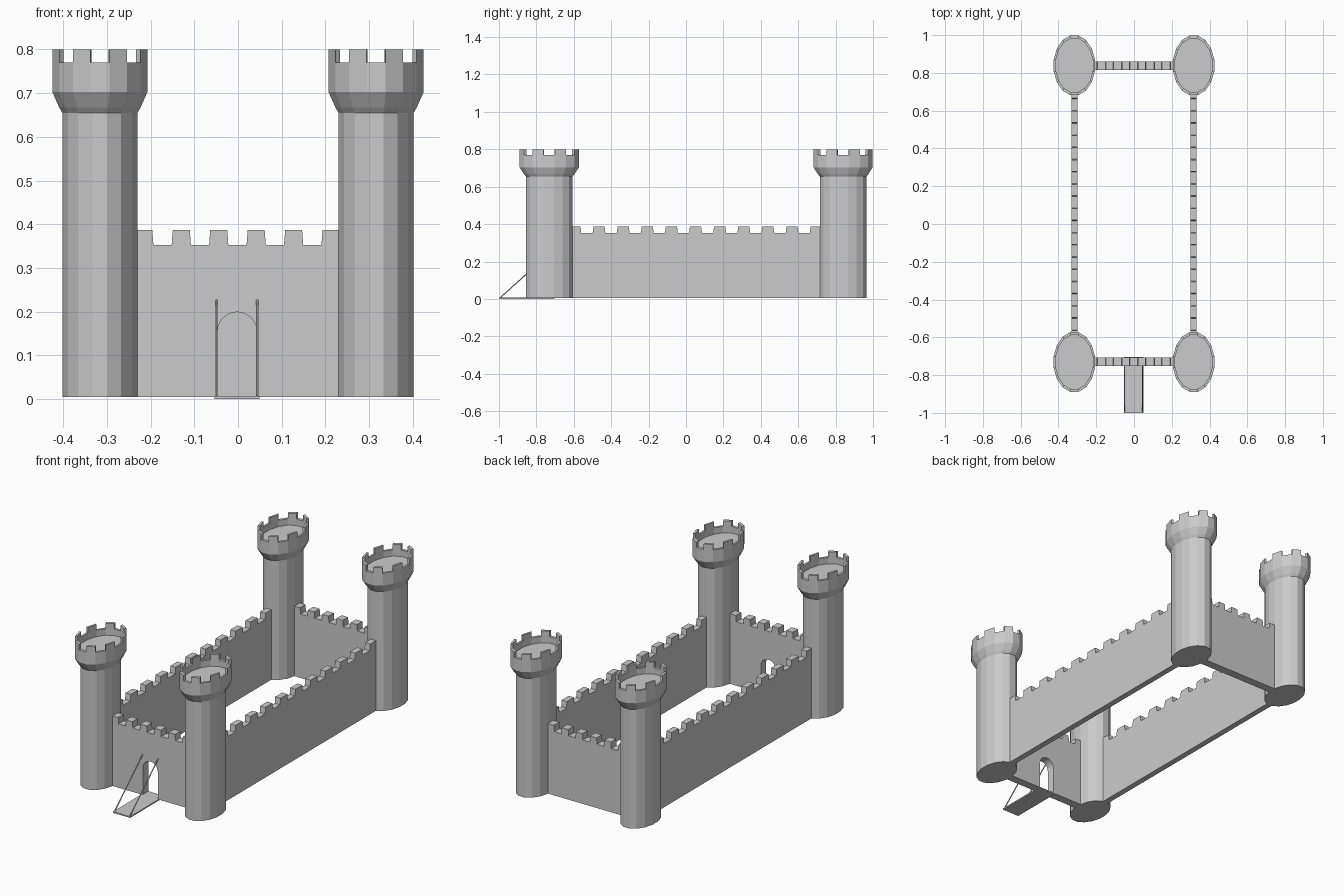
import bpy, bmesh, math
from mathutils import Vector

if "Cube" in bpy.data.objects:
    bpy.data.objects.remove(bpy.data.objects["Cube"])

SEG = 16
BASE = 0.005
FIX = 1 / math.cos(math.pi / SEG)   # facets face the axes
STRETCH = 1.45                      # towers are oval, longer in y
TX, TY_FRONT, TY_BACK = 0.316, -0.731, 0.84


def finish(bm, name):
    bmesh.ops.recalc_face_normals(bm, faces=bm.faces)
    me = bpy.data.meshes.new(name)
    bm.to_mesh(me)
    bm.free()
    ob = bpy.data.objects.new(name, me)
    bpy.context.collection.objects.link(ob)
    return ob


def prism(name, outline, offset):
    """Extrude a closed 3D outline along an offset."""
    bm = bmesh.new()
    face = bm.faces.new([bm.verts.new(p) for p in outline])
    ext = bmesh.ops.extrude_face_region(bm, geom=[face], use_keep_orig=True)
    verts = [g for g in ext["geom"] if isinstance(g, bmesh.types.BMVert)]
    bmesh.ops.translate(bm, verts=verts, vec=offset)
    return finish(bm, name)


def tower(name, cx, cy):
    # shaft, flare, head, rim, recessed floor
    profile = [(0.086, BASE), (0.086, 0.655), (0.093, 0.667), (0.109, 0.703),
               (0.109, 0.77), (0.098, 0.77), (0.098, 0.735)]
    bm = bmesh.new()
    rings = []
    for r, z in profile:
        ring = []
        for i in range(SEG):
            a = 2 * math.pi * (i + 0.5) / SEG
            ring.append(bm.verts.new((cx + r * FIX * math.cos(a),
                                      cy + r * FIX * STRETCH * math.sin(a), z)))
        rings.append(ring)
    rim = []
    for k in range(len(rings) - 1):
        for i in range(SEG):
            j = (i + 1) % SEG
            f = bm.faces.new((rings[k][i], rings[k][j], rings[k + 1][j], rings[k + 1][i]))
            if k == 4 and i % 2 == 0:
                rim.append(f)
    bm.faces.new(rings[0][::-1])
    bm.faces.new(rings[-1])
    bmesh.ops.recalc_face_normals(bm, faces=bm.faces)
    # every second rim face rises into a merlon
    for f in bmesh.ops.extrude_discrete_faces(bm, faces=rim)["faces"]:
        bmesh.ops.translate(bm, verts=f.verts, vec=(0, 0, 0.03))
    return finish(bm, name)


def wall(name, place, offset, start, end, first, pitch, count, half, gate=None):
    """Crenellated wall: outline in (u, z), placed in 3D by place()."""
    low, high, taper = 0.353, 0.387, half * 0.12
    pts = [(start, BASE)]
    for k in range(count):
        c = first + pitch * k
        a, b = c - half, c + half
        if a <= start:
            pts.append((start, high))
        else:
            if k == 0:
                pts.append((start, low))
            pts += [(a, low), (a + taper, high)]
        if b >= end:
            pts.append((end, high))
        else:
            pts += [(b - taper, high), (b, low)]
    if pts[-1][0] < end:
        pts.append((end, low))
    pts.append((end, BASE))
    if gate:
        c, r, spring = gate
        pts.append((c + r, BASE))
        for i in range(13):
            a = math.pi * i / 12
            pts.append((c + r * math.cos(a), spring + r * math.sin(a)))
        pts.append((c - r, BASE))
    return prism(name, [place(u, z) for u, z in pts], offset)


# corner towers
for side, x in (("left", -TX), ("right", TX)):
    tower("tower_front_" + side, x, TY_FRONT)
    tower("tower_back_" + side, x, TY_BACK)
    # long side walls
    wall("wall_" + side, lambda u, z: (x - 0.016, u, z), (0.032, 0, 0),
         -0.61, 0.718, -0.594, 0.129, 11, 0.034)

# short end walls, the front one with the gate arch
for name, y, gate in (("wall_front", -0.729, (-0.002, 0.045, 0.154)),
                      ("wall_back", 0.838, None)):
    wall(name, lambda u, z: (u, y - 0.023, z), (0, 0.046, 0),
         -0.232, 0.232, -0.2155, 0.0857, 6, 0.022, gate)

# drawbridge
prism("drawbridge", [(-0.054, -1, 0), (0.049, -1, 0), (0.049, -0.704, 0), (-0.054, -0.704, 0)],
      (0, 0, 0.007))

# drawbridge chains
for side, x in (("left", -0.049), ("right", 0.044)):
    a, b = Vector((x, -0.994, 0.006)), Vector((x, -0.75, 0.226))
    bpy.ops.mesh.primitive_cylinder_add(vertices=6, radius=0.003, depth=(b - a).length,
                                        location=(a + b) / 2,
                                        rotation=(b - a).to_track_quat('Z', 'Y').to_euler())
    bpy.context.object.name = "chain_" + side
